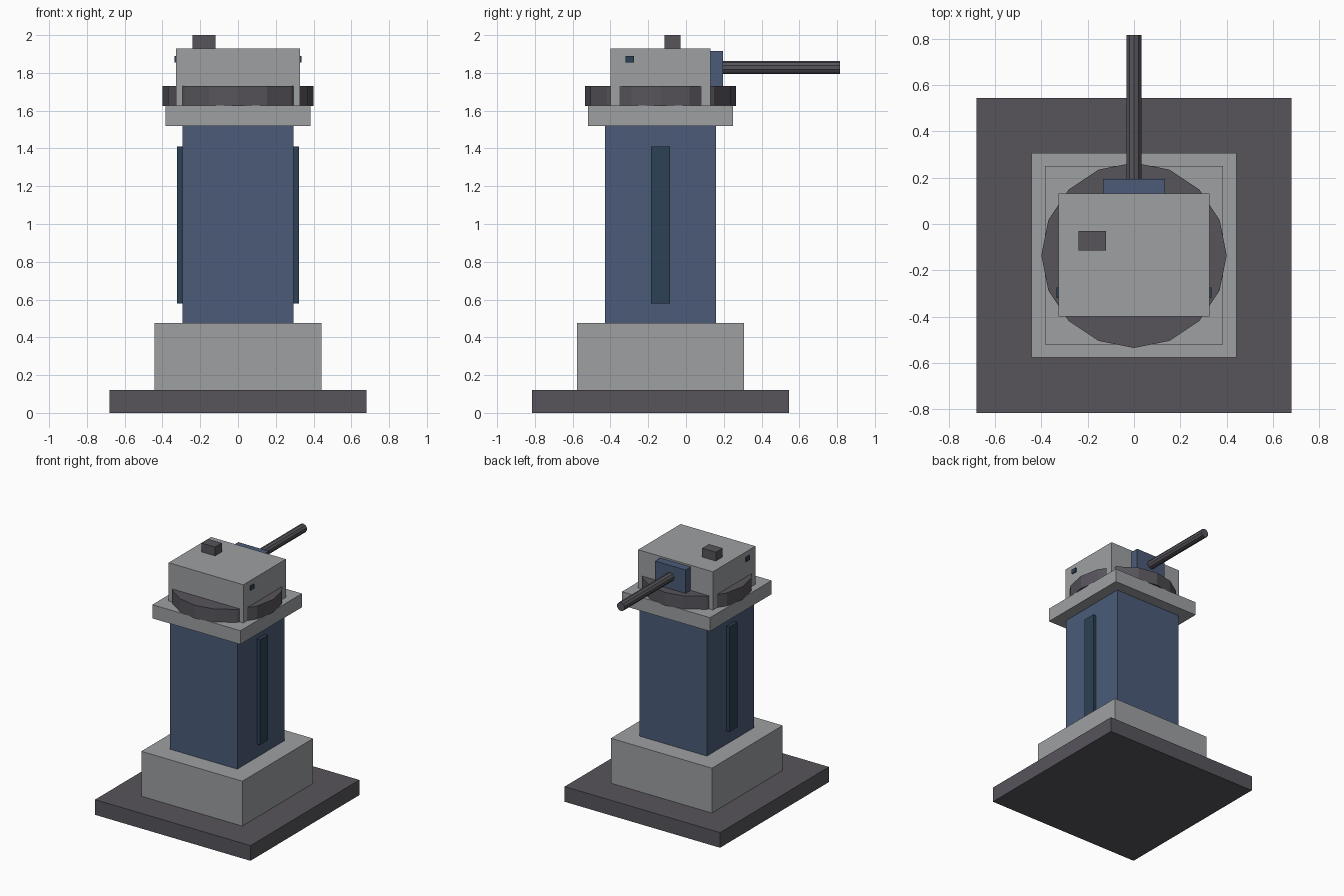
import bpy
from math import pi

if "Cube" in bpy.data.objects:
    bpy.data.objects.remove(bpy.data.objects["Cube"])

CY = -0.135  # tower axis in y


def material(name, rgb):
    m = bpy.data.materials.new(name)
    m.diffuse_color = (*rgb, 1)
    m.use_nodes = True
    m.node_tree.nodes["Principled BSDF"].inputs["Base Color"].default_value = m.diffuse_color
    return m


LIGHT = material("light_grey", (0.34, 0.35, 0.36))
DARK = material("dark_grey", (0.095, 0.09, 0.105))
BLUE = material("blue", (0.07, 0.105, 0.19))
NAVY = material("navy", (0.025, 0.052, 0.09))


def finish(name, mat):
    ob = bpy.context.object
    ob.name = name
    ob.data.materials.append(mat)
    return ob


def box(name, mat, x, y, z):
    """Box from (min, max) ranges on each axis."""
    r = (x, y, z)
    bpy.ops.mesh.primitive_cube_add(size=1, location=[(a + b) / 2 for a, b in r])
    bpy.context.object.scale = [b - a for a, b in r]
    bpy.ops.object.transform_apply(location=False, rotation=False, scale=True)
    return finish(name, mat)


def tier(name, mat, half, z):
    """Square block centred on the tower axis."""
    return box(name, mat, (-half, half), (CY - half, CY + half), z)


# Stacked square pedestal
tier("base_slab", DARK, 0.68, (0, 0.12))
tier("plinth", LIGHT, 0.442, (0.12, 0.475))
tier("column", BLUE, 0.295, (0.475, 1.52))
tier("column_cap", LIGHT, 0.385, (1.52, 1.628))

# Faceted turning ring
bpy.ops.mesh.primitive_cylinder_add(vertices=16, radius=0.4, depth=0.105,
                                    location=(0, CY, 1.6785))
finish("turret_ring", DARK)

# Turret head whose corners poke out past the ring
box("turret_head", LIGHT, (-0.327, 0.327), (-0.4, 0.131), (1.625, 1.93))
box("sight_box", DARK, (-0.24, -0.12), (-0.115, -0.03), (1.93, 2.0))

# Side strips and sensor slots on both sides
for side, s in (("left", -1), ("right", 1)):
    box(side + "_column_strip", NAVY, sorted((s * 0.29, s * 0.322)),
        (-0.185, -0.085), (0.58, 1.41))
    box(side + "_sensor_slot", NAVY, sorted((s * 0.32, s * 0.335)),
        (-0.32, -0.275), (1.855, 1.89))

# Gun mount and barrel
box("barrel_mount", BLUE, (-0.133, 0.133), (0.125, 0.195), (1.728, 1.917))
bpy.ops.mesh.primitive_cylinder_add(vertices=10, radius=0.034, depth=0.645,
                                    location=(0, 0.4925, 1.828),
                                    rotation=(pi / 2, 0, 0))
finish("barrel", DARK)
